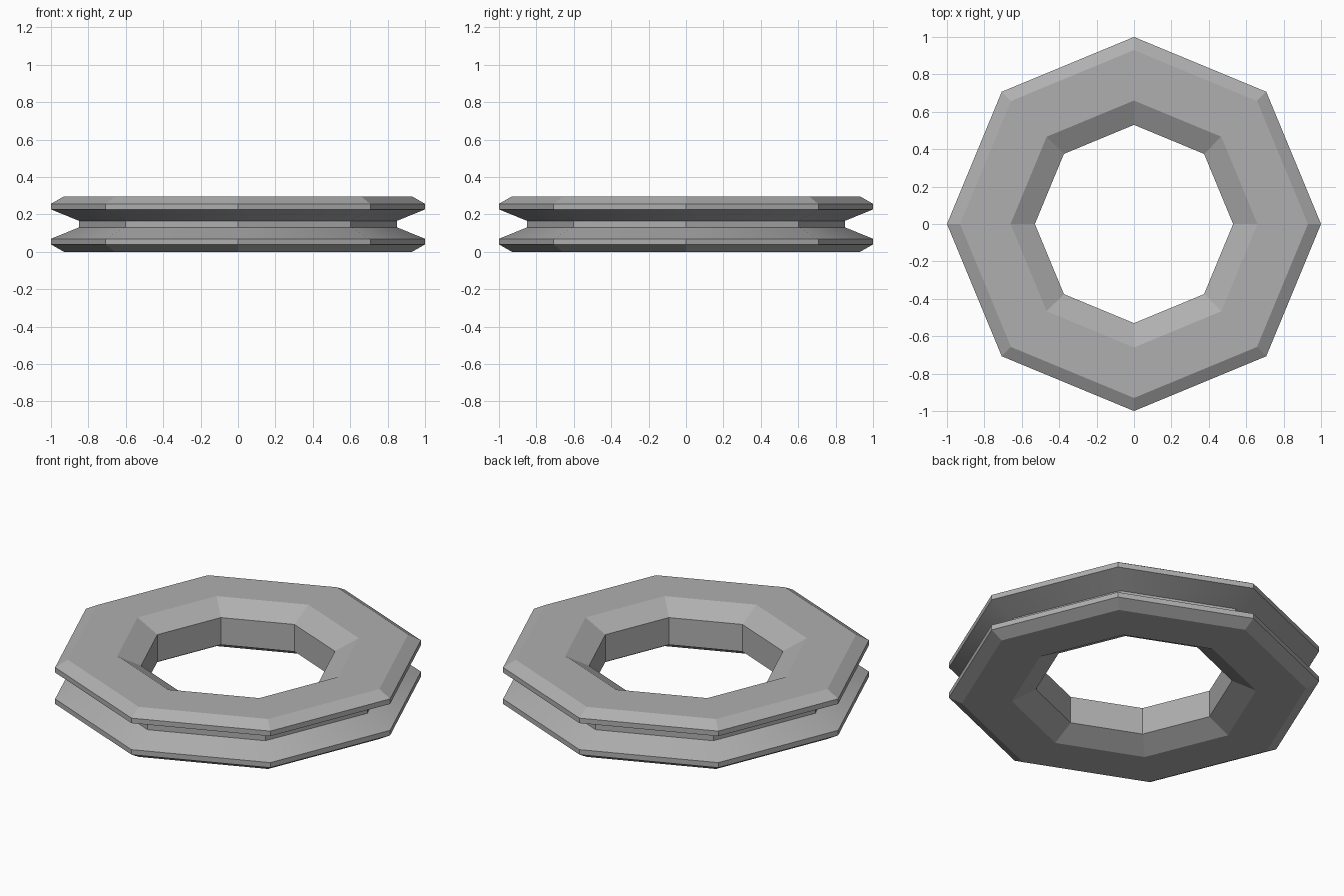
import bpy, bmesh, math

if "Cube" in bpy.data.objects:
    bpy.data.objects.remove(bpy.data.objects["Cube"])

SIDES = 8
HEIGHT = 0.297

# Lower half of the ring's cross-section (radius, z), from the bore out to the groove
half = [(0.53, 0.068), (0.66, 0.0), (0.93, 0.0), (1.0, 0.04), (1.0, 0.07), (0.85, 0.131)]
# Mirror it upward to close the section
profile = half + [(r, HEIGHT - z) for r, z in reversed(half)]

# Sweep the section around the eight corners
bm = bmesh.new()
rings = []
for i in range(SIDES):
    a = math.tau * i / SIDES
    rings.append([bm.verts.new((r * math.cos(a), r * math.sin(a), z)) for r, z in profile])
n = len(profile)
for i in range(SIDES):
    cur, nxt = rings[i], rings[(i + 1) % SIDES]
    for j in range(n):
        k = (j + 1) % n
        bm.faces.new((cur[j], nxt[j], nxt[k], cur[k]))
bmesh.ops.recalc_face_normals(bm, faces=bm.faces)

mesh = bpy.data.meshes.new("grooved_ring")
bm.to_mesh(mesh)
bm.free()
ring = bpy.data.objects.new("grooved_ring", mesh)
bpy.context.collection.objects.link(ring)

# Dark grey metal
metal = bpy.data.materials.new("dark_grey_metal")
metal.diffuse_color = (0.43, 0.43, 0.43, 1.0)
metal.use_nodes = True
metal.node_tree.nodes["Principled BSDF"].inputs["Base Color"].default_value = metal.diffuse_color
mesh.materials.append(metal)

# Only the shallow groove slopes blend; every other facet stays crisp
bpy.context.view_layer.objects.active = ring
ring.select_set(True)
bpy.ops.object.shade_smooth_by_angle(angle=math.radians(19.5))
